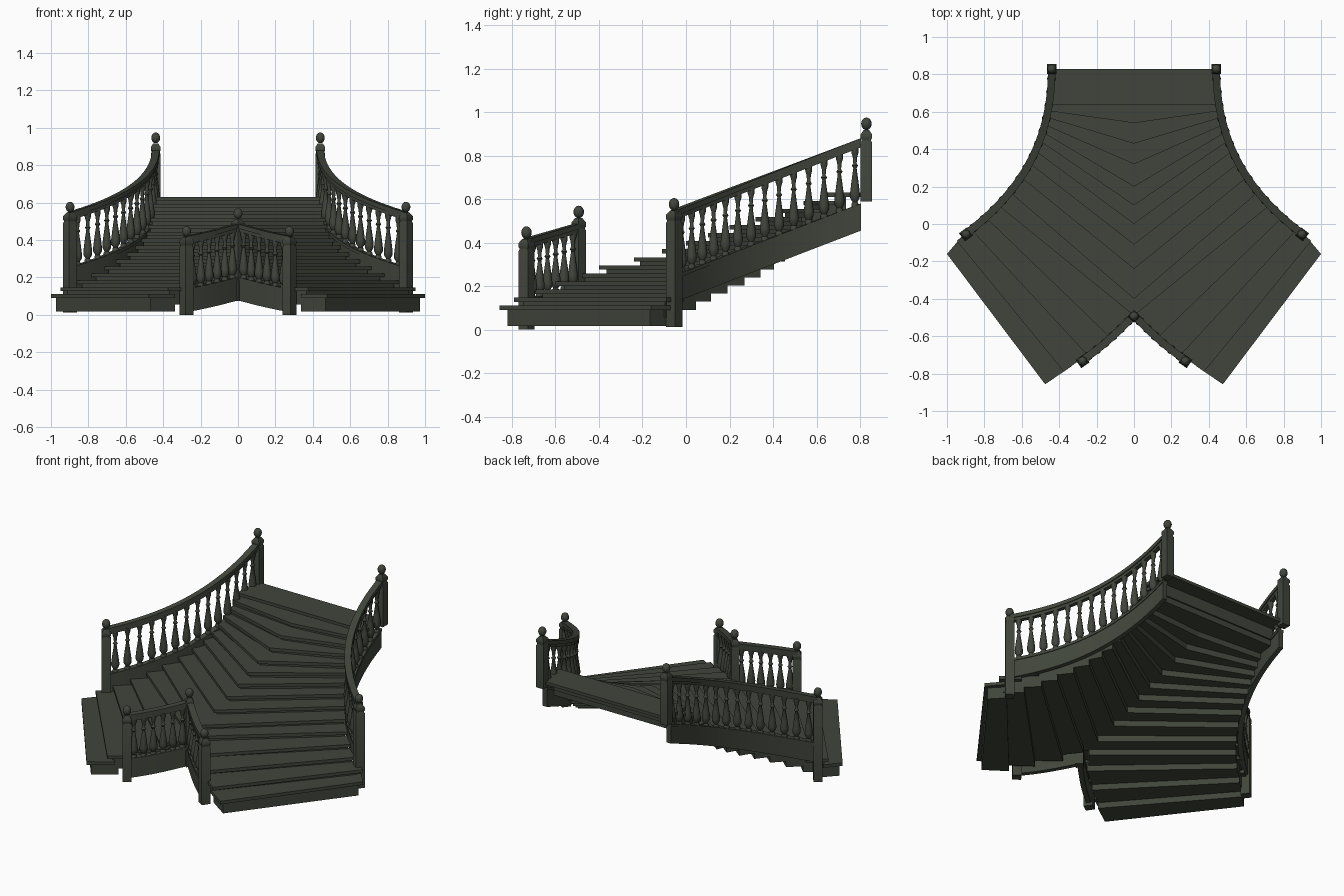
import bpy, bmesh, math
from mathutils import Vector, Matrix

if "Cube" in bpy.data.objects:
    bpy.data.objects.remove(bpy.data.objects["Cube"])

paint = bpy.data.materials.new("dark olive")
paint.use_nodes = True
OLIVE = (0.052, 0.060, 0.044, 1)
paint.diffuse_color = OLIVE
paint.node_tree.nodes["Principled BSDF"].inputs["Base Color"].default_value = OLIVE

STEPS, RISE, FIRST = 15, 0.0371, 0.11


def finish(name, bm, mirror=True, smooth=False):
    bmesh.ops.recalc_face_normals(bm, faces=bm.faces)
    me = bpy.data.meshes.new(name)
    bm.to_mesh(me)
    bm.free()
    me.materials.append(paint)
    ob = bpy.data.objects.new(name, me)
    bpy.context.collection.objects.link(ob)
    if mirror:
        ob.modifiers.new("Mirror", 'MIRROR').merge_threshold = 0.0005
    if smooth:
        bpy.ops.object.select_all(action='DESELECT')
        ob.select_set(True)
        bpy.context.view_layer.objects.active = ob
        bpy.ops.object.shade_smooth_by_angle(angle=math.radians(40))


def bezier_path(a, b, c, d, n=48):
    a, b, c, d = (Vector(p) for p in (a, b, c, d))
    return [a * (1 - t) ** 3 + b * 3 * t * (1 - t) ** 2 + c * 3 * t * t * (1 - t) + d * t ** 3
            for t in (i / n for i in range(n + 1))]


def along(path, f):
    """Point and direction at a fraction of the path length."""
    lengths = [(q - p).length for p, q in zip(path, path[1:])]
    left = f * sum(lengths)
    for p, q, l in zip(path, path[1:], lengths):
        if left <= l:
            break
        left -= l
    way = (q - p).normalized()
    return p + way * left, way


def at_depth(path, y):
    """Point of the path at a given y, extended past the start."""
    for p, q in zip(path, path[1:]):
        if q.y >= y:
            break
    return p.lerp(q, (y - p.y) / (q.y - p.y))


def slope(path, p, heights):
    """Height at a point: the rails climb evenly with depth."""
    f = (p.y - path[0].y) / (path[-1].y - path[0].y)
    return heights[0] + (heights[1] - heights[0]) * f


outer = bezier_path((0.90, -0.053), (0.62, 0.16), (0.44, 0.42), (0.44, 0.83))
inner = bezier_path((0.28, -0.73), (0.17, -0.66), (0.08, -0.57), (0, -0.49))

# ---- Steps: nosing end points on the outer and inner sides
outer_ends = [Vector((1.0, -0.16))]
outer_ends += [at_depth(outer, y) for y in (-0.09, -0.03, 0.035, 0.10, 0.17, 0.25, 0.325, 0.39,
                                            0.445, 0.49, 0.53, 0.57, 0.605, 0.64, 0.83)]
inner_ends = [Vector(p) for p in ((0.475, -0.857), (0.375, -0.79), (0.25, -0.70), (0.13, -0.605))]
inner_ends += [Vector((0, y)) for y in (-0.49, -0.40, -0.24, -0.11, 0, 0.10, 0.20,
                                        0.32, 0.43, 0.54, 0.64, 0.83)]


def at(ends, s):
    s = min(s, STEPS)
    i = min(int(s), STEPS - 1)
    return ends[i].lerp(ends[i + 1], s - i)


def step_slab(bm, s0, s1, z0, z1, inset=0.0):
    o0, o1, v0, v1 = at(outer_ends, s0), at(outer_ends, s1), at(inner_ends, s0), at(inner_ends, s1)
    k = inset if v0.x > 0.01 else 0
    pts = [o0.lerp(v0, inset), o1.lerp(v1, inset), v1.lerp(o1, k), v0.lerp(o0, k)]
    low = [bm.verts.new((p.x, p.y, z0)) for p in pts]
    top = [bm.verts.new((p.x, p.y, z1)) for p in pts]
    bm.faces.new(low)
    bm.faces.new(top)
    for i in range(4):
        j = (i + 1) % 4
        quad = (low[i], low[j], top[j], top[i])
        if any(v.co.x > 1e-5 for v in quad):
            bm.faces.new(quad)


treads, risers = bmesh.new(), bmesh.new()
for i in range(STEPS):
    z = FIRST + RISE * i
    step_slab(treads, i, i + 1.3, z - 0.02, z)
    back = i + 1.45 if i < STEPS - 1 else i + 0.5
    step_slab(risers, i + 0.22, back, z - 0.093, z - 0.02, 0.03)
finish("treads", treads)
finish("risers", risers)


# ---- Swept rails and stringers
def sweep(bm, path, heights, half, low, high):
    rings, n = [], len(path) * 2 // 3
    for i in range(n + 1):
        p, d = along(path, i / n)
        side = Vector((-d.y, d.x)) * half
        z = slope(path, p, heights)
        rings.append([bm.verts.new((*(p + side * s), z + h))
                      for s, h in ((-1, low), (1, low), (1, high), (-1, high))])
    for a, b in zip(rings, rings[1:]):
        for k in range(4):
            m = (k + 1) % 4
            bm.faces.new((a[k], a[m], b[m], b[k]))
    bm.faces.new(rings[0])
    bm.faces.new(rings[-1])


# ---- Turned balusters
BALUSTER = [(0.017, 0), (0.017, 0.05), (0.012, 0.08), (0.023, 0.15), (0.024, 0.22), (0.018, 0.40),
            (0.008, 0.66), (0.015, 0.70), (0.008, 0.74), (0.011, 0.85), (0.017, 0.92), (0.017, 1)]


def lathe(bm, profile, x, y, z, height, sides=10):
    rings = [[bm.verts.new((x + r * math.cos(math.tau * k / sides),
                            y + r * math.sin(math.tau * k / sides), z + h * height))
              for k in range(sides)] for r, h in profile]
    for a, b in zip(rings, rings[1:]):
        for k in range(sides):
            m = (k + 1) % sides
            bm.faces.new((a[k], a[m], b[m], b[k]))
    bm.faces.new(rings[0])
    bm.faces.new(rings[-1])


def balustrade(label, path, rail, stringer, count):
    bm = bmesh.new()
    sweep(bm, path, rail, 0.02, -0.024, 0)
    sweep(bm, path, rail, 0.014, -0.042, -0.024)
    finish(label + "_handrails", bm, smooth=True)
    bm = bmesh.new()
    sweep(bm, path, stringer, 0.015, -0.12, 0)
    sweep(bm, path, stringer, 0.02, -0.012, 0.005)
    finish(label + "_stringers", bm, smooth=True)
    bm = bmesh.new()
    for i in range(count):
        p = along(path, (i + 0.75) / (count + 0.5))[0]
        z0 = slope(path, p, stringer)
        lathe(bm, BALUSTER, p.x, p.y, z0, slope(path, p, rail) - 0.035 - z0)
    finish(label + "_balusters", bm, smooth=True)


balustrade("outer", outer, (0.55, 0.89), (0.25, 0.585), 14)
balustrade("inner", inner, (0.42, 0.49), (0.135, 0.20), 6)


# ---- Newel posts with chamfered caps and ball finials
def newel(name, x, y, low, tip, turn, mirror=True, size=0.054):
    bm = bmesh.new()
    body = tip - 0.09
    half = size / 2
    rot = Matrix.Rotation(math.radians(turn), 3, 'Z')
    levels = [(half, low), (half, body - 0.025), (half * 0.85, body - 0.018),
              (half * 0.85, body - 0.012), (half, body - 0.005), (half, body + 0.012),
              (half * 0.5, body + 0.032)]
    rings = [[bm.verts.new(rot @ Vector((a * r, b * r, z)) + Vector((x, y, 0)))
              for a, b in ((-1, -1), (1, -1), (1, 1), (-1, 1))] for r, z in levels]
    for a, b in zip(rings, rings[1:]):
        for k in range(4):
            m = (k + 1) % 4
            bm.faces.new((a[k], a[m], b[m], b[k]))
    bm.faces.new(rings[0])
    bm.faces.new(rings[-1])
    bmesh.ops.create_uvsphere(bm, u_segments=14, v_segments=10, radius=0.026,
                              matrix=Matrix.Translation((x, y, tip - 0.029))
                              @ Matrix.Diagonal((0.93, 0.93, 1.1, 1)))
    finish(name, bm, mirror, smooth=True)


newel("outer_lower_newels", 0.898, -0.055, 0.012, 0.605, -37)
newel("outer_upper_newels", 0.44, 0.829, 0.59, 0.975, 0, size=0.052)
newel("inner_lower_newels", 0.275, -0.733, 0, 0.475, -35)
newel("centre_newel", 0, -0.493, 0.075, 0.57, 45, mirror=False, size=0.048)
